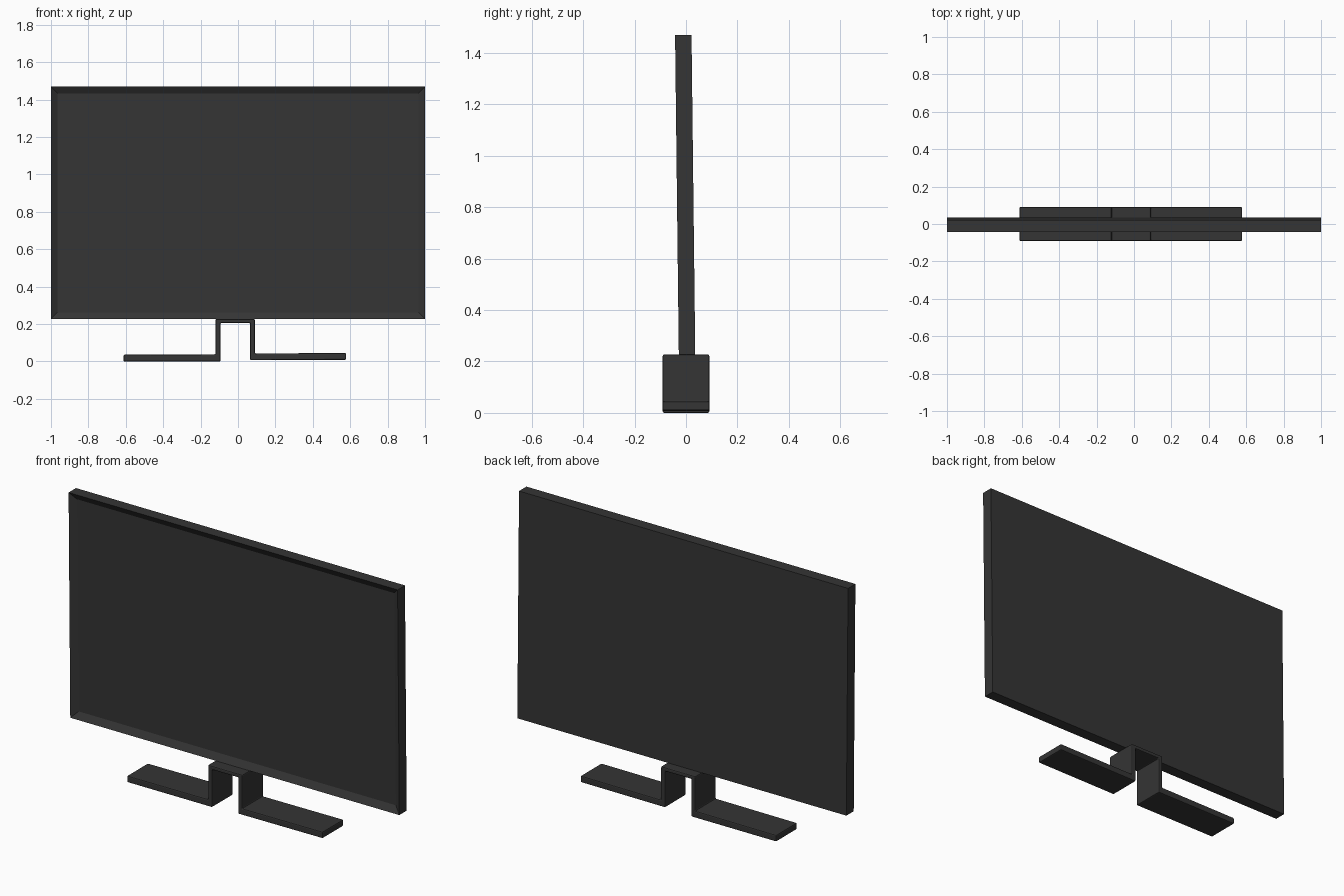
import bpy, bmesh
from mathutils import Matrix, Vector

if "Cube" in bpy.data.objects:
    bpy.data.objects.remove(bpy.data.objects["Cube"])

dark = bpy.data.materials.new("dark_plastic")
dark.diffuse_color = (0.035, 0.035, 0.035, 1)
dark.use_nodes = True
dark.node_tree.nodes["Principled BSDF"].inputs["Base Color"].default_value = dark.diffuse_color


def finish(bm, name):
    bmesh.ops.recalc_face_normals(bm, faces=bm.faces)
    mesh = bpy.data.meshes.new(name)
    bm.to_mesh(mesh)
    bm.free()
    mesh.materials.append(dark)
    obj = bpy.data.objects.new(name, mesh)
    bpy.context.collection.objects.link(obj)
    return obj


# Screen panel: thin slab, leaning slightly forward, with a sloped recessed bezel
z0, z1, depth = 0.227, 1.47, 0.064
bm = bmesh.new()
bmesh.ops.create_cube(bm, size=1, matrix=Matrix.Translation((0, 0, (z0 + z1) / 2))
                      @ Matrix.Diagonal((2, depth, z1 - z0, 1)))
bm.normal_update()
front = [f for f in bm.faces if f.normal.y < -0.9]
bmesh.ops.inset_region(bm, faces=front, thickness=0.051)
bmesh.ops.translate(bm, verts=front[0].verts, vec=Vector((0, 0.022, 0)))
for v in bm.verts:
    v.co.y += 0.004 - 0.0145 * (v.co.z - z0) / (z1 - z0)
finish(bm, "screen_panel")

# Stand: a folded strip, two flat feet joined by a narrow arch
profile = [(-0.612, 0.0), (-0.094, 0.0), (-0.094, 0.206), (0.064, 0.206),
           (0.064, 0.007), (0.578, 0.009), (0.578, 0.045), (0.09, 0.043),
           (0.09, 0.227), (-0.12, 0.227), (-0.12, 0.038), (-0.612, 0.036)]
bm = bmesh.new()
face = bm.faces.new([bm.verts.new((x, -0.091, z)) for x, z in profile])
out = bmesh.ops.extrude_face_region(bm, geom=[face])
bmesh.ops.translate(bm, vec=(0, 0.182, 0),
                    verts=[g for g in out["geom"] if isinstance(g, bmesh.types.BMVert)])
stand = finish(bm, "stand")
bevel = stand.modifiers.new("soft_edges", "BEVEL")
bevel.width = 0.006
bevel.segments = 2
